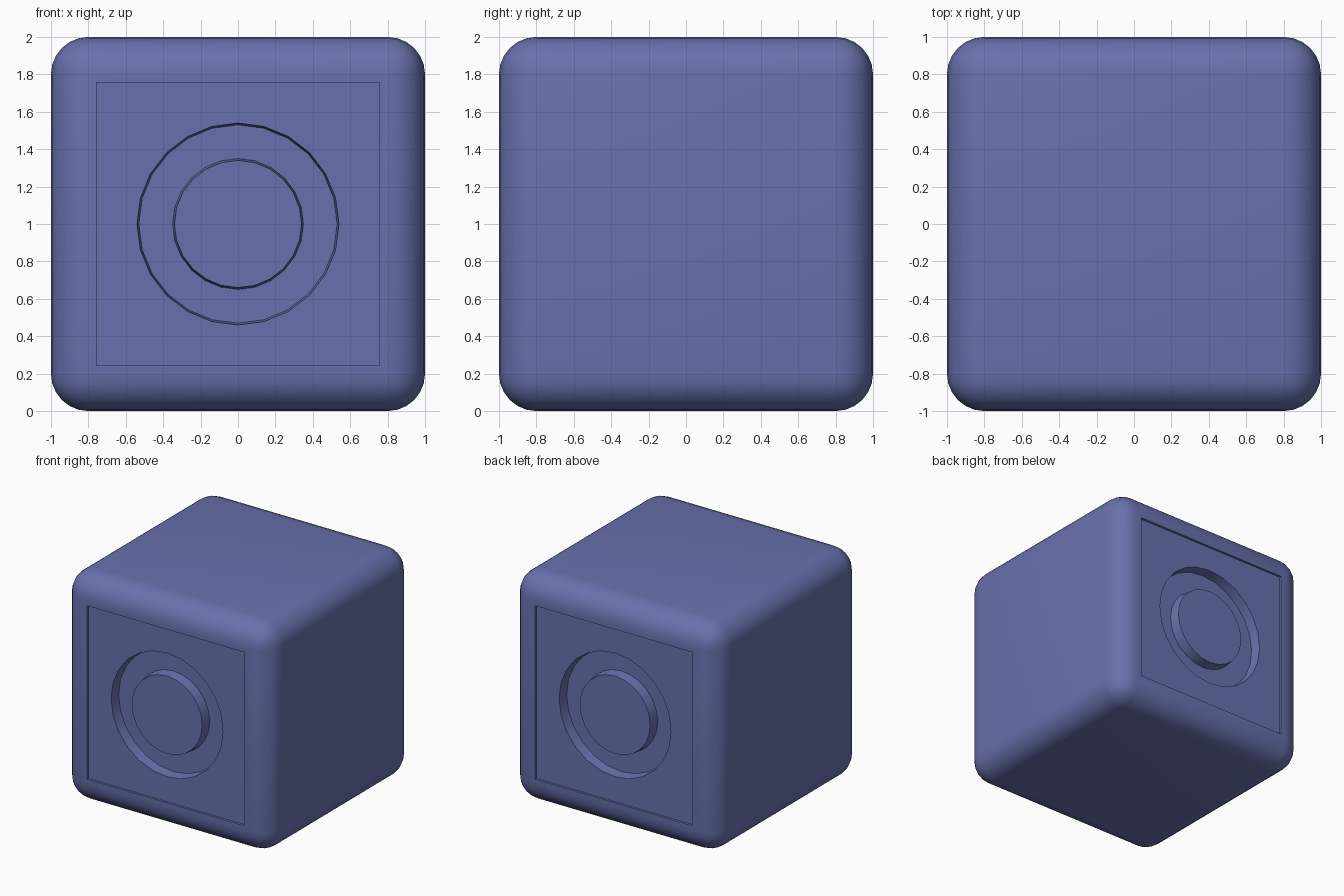
import bpy
import bmesh
import math
from mathutils import Matrix, Vector

cube = bpy.data.objects.get("Cube")
if cube:
    bpy.data.objects.remove(cube, do_unlink=True)

PANEL_Y = -0.98    # recessed panel level on the front
GROOVE_Y = -0.89   # groove floor on the front
OUTSIDE_Y = -1.1   # cutters start beyond the surface

blue = bpy.data.materials.new("soft_blue")
blue.use_nodes = True
colour = (0.14, 0.165, 0.42, 1)
blue.diffuse_color = colour
blue.node_tree.nodes["Principled BSDF"].inputs["Base Color"].default_value = colour


def make_object(name, bm):
    bmesh.ops.recalc_face_normals(bm, faces=bm.faces)
    mesh = bpy.data.meshes.new(name)
    bm.to_mesh(mesh)
    bm.free()
    mesh.materials.append(blue)
    obj = bpy.data.objects.new(name, mesh)
    bpy.context.collection.objects.link(obj)
    return obj


def add_back_copy(bm):
    geom = bmesh.ops.duplicate(bm, geom=bm.verts[:] + bm.edges[:] + bm.faces[:])["geom"]
    verts = [g for g in geom if isinstance(g, bmesh.types.BMVert)]
    bmesh.ops.rotate(bm, verts=verts, cent=(0, 0, 1), matrix=Matrix.Rotation(math.pi, 3, "Z"))


# Rounded cube body
bm = bmesh.new()
bmesh.ops.create_cube(bm, size=2, matrix=Matrix.Translation((0, 0, 1)))
bmesh.ops.bevel(bm, geom=bm.edges[:], offset=0.2, offset_type="OFFSET",
                segments=6, profile=0.5, affect="EDGES", clamp_overlap=True)
body = make_object("block_body", bm)

# Square panel cutters, front and back
bm = bmesh.new()
thickness = PANEL_Y - OUTSIDE_Y
bmesh.ops.create_cube(bm, size=1, matrix=Matrix.Translation((0, (PANEL_Y + OUTSIDE_Y) / 2, 1))
                      @ Matrix.Diagonal((1.515, thickness, 1.515, 1)))
add_back_copy(bm)
panel_cutter = make_object("panel_cutter", bm)

# Ring groove cutters with slightly sloped walls, front and back
bm = bmesh.new()
profile = [(0.54, OUTSIDE_Y), (0.54, PANEL_Y), (0.53, GROOVE_Y),
           (0.35, GROOVE_Y), (0.34, PANEL_Y), (0.34, OUTSIDE_Y)]
points = [bm.verts.new((r, y, 1)) for r, y in profile]
edges = [bm.edges.new((points[i - 1], points[i])) for i in range(len(points))]
bmesh.ops.spin(bm, geom=points + edges, cent=(0, 0, 1), axis=Vector((0, 1, 0)),
               angle=math.tau, steps=24)
bmesh.ops.remove_doubles(bm, verts=bm.verts[:], dist=0.0005)
add_back_copy(bm)
groove_cutter = make_object("groove_cutter", bm)

# Cut the panels, then the grooves
bpy.ops.object.select_all(action="DESELECT")
body.select_set(True)
bpy.context.view_layer.objects.active = body
for cutter in (panel_cutter, groove_cutter):
    cutter.hide_render = True
    cut = body.modifiers.new(cutter.name, "BOOLEAN")
    cut.operation = "DIFFERENCE"
    cut.solver = "EXACT"
    cut.object = cutter
    bpy.ops.object.modifier_apply(modifier=cut.name)
    bpy.data.objects.remove(cutter, do_unlink=True)

# Smooth rounded corners, crisp recess edges
bpy.ops.object.shade_smooth_by_angle(angle=math.radians(30))
